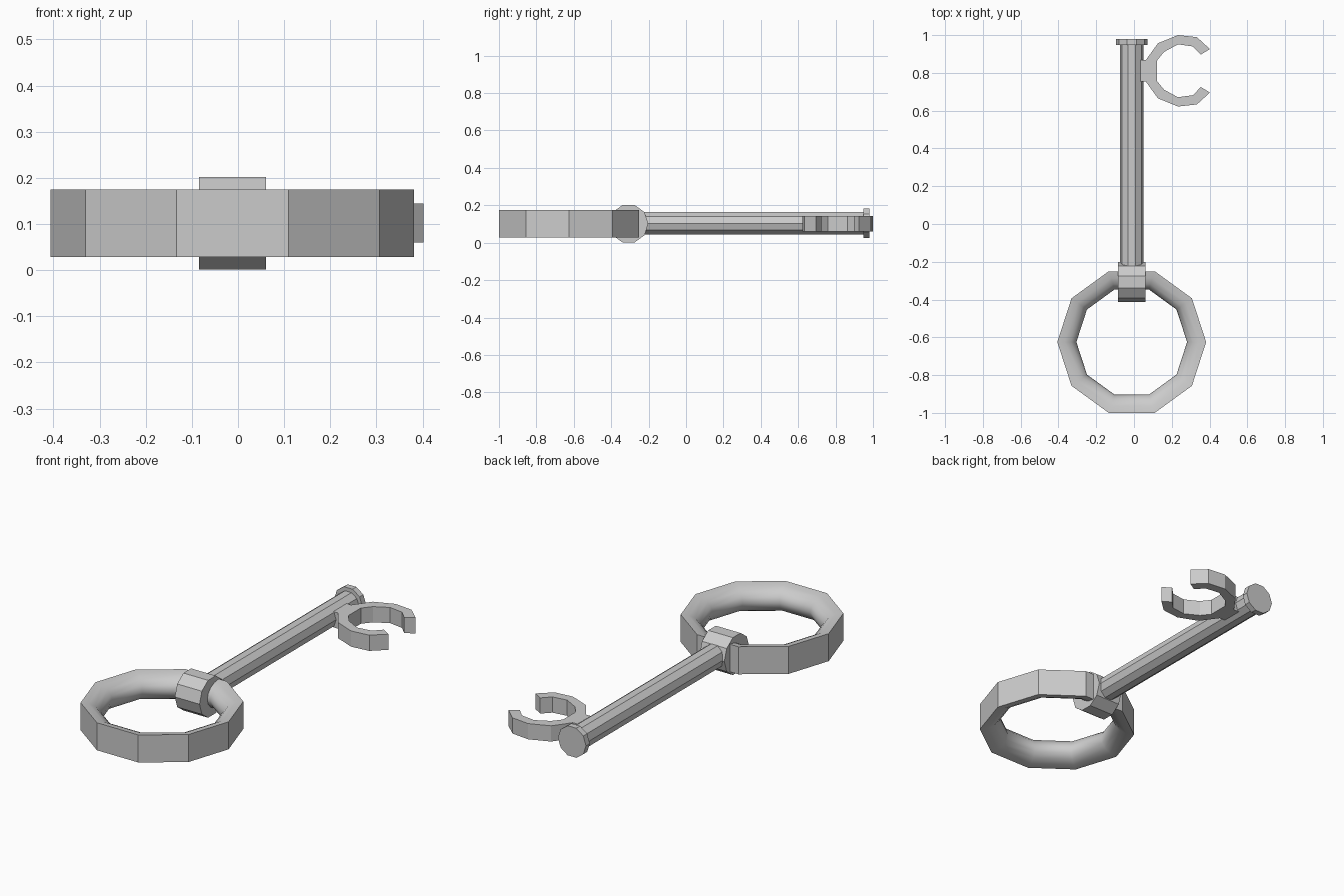
import bpy, bmesh
from math import sin, cos, pi

if "Cube" in bpy.data.objects:
    bpy.data.objects.remove(bpy.data.objects["Cube"])

CX = -0.012   # axis of shaft and ring


def finish(name, bm):
    bmesh.ops.recalc_face_normals(bm, faces=bm.faces)
    mesh = bpy.data.meshes.new(name)
    bm.to_mesh(mesh)
    bm.free()
    obj = bpy.data.objects.new(name, mesh)
    bpy.context.collection.objects.link(obj)
    return obj


def prism(name, start, end):
    """Solid between two matching outlines."""
    bm = bmesh.new()
    a = [bm.verts.new(p) for p in start]
    b = [bm.verts.new(p) for p in end]
    n = len(a)
    bm.faces.new(a)
    bm.faces.new(b[::-1])
    for i in range(n):
        j = (i + 1) % n
        bm.faces.new((a[i], b[i], b[j], a[j]))
    return finish(name, bm)


def decagon(r):
    return [(r * cos(i * pi / 5), r * sin(i * pi / 5)) for i in range(10)]


def rod(name, r, z, y0, y1):
    """Ten-sided rod along y."""
    return prism(name, *[[(CX + u, y, z + v) for u, v in decagon(r)] for y in (y0, y1)])


# Handle ring: flat outer wall, rounded smooth inner side
R, RING_Y, RING_Z, H, W = 0.394, -0.625, 0.1015, 0.0735, 0.101
arc = [(R - W * sin(i * pi / 8), H * cos(i * pi / 8)) for i in range(9)]
bm = bmesh.new()
loops = []
for k in range(10):
    c, s = cos(k * pi / 5), sin(k * pi / 5)
    loops.append([bm.verts.new((CX + r * c, RING_Y + r * s, RING_Z + z)) for r, z in arc])
for k in range(10):
    a, b = loops[k], loops[(k + 1) % 10]
    for i in range(len(arc)):
        j = (i + 1) % len(arc)
        face = bm.faces.new((a[i], b[i], b[j], a[j]))
        face.smooth = j != 0
finish("handle_ring", bm)

# Collar joining ring and shaft: ten-sided block along x
prism("collar", *[[(x, -0.307 + u, 0.1015 + v) for u, v in decagon(0.105)]
                  for x in (-0.085, 0.061)])

# Shaft and end cap
rod("shaft", 0.063, 0.104, -0.28, 0.96)
rod("end_cap", 0.083, 0.105, 0.948, 0.98)

# C-shaped bit: half outline mirrored about its own centre line
MID = 0.811
half = [(0.02, 0.056), (0.062, 0.056), (0.127, 0.146), (0.233, 0.189), (0.333, 0.178),
        (0.402, 0.115), (0.354, 0.086), (0.312, 0.129), (0.233, 0.14), (0.159, 0.1),
        (0.121, 0.053)]
outline = [(x, MID + y) for x, y in half] + [(x, MID - y) for x, y in reversed(half)]
prism("hook_bit", *[[(x, y, z) for x, y in outline] for z in (0.06, 0.144)])
